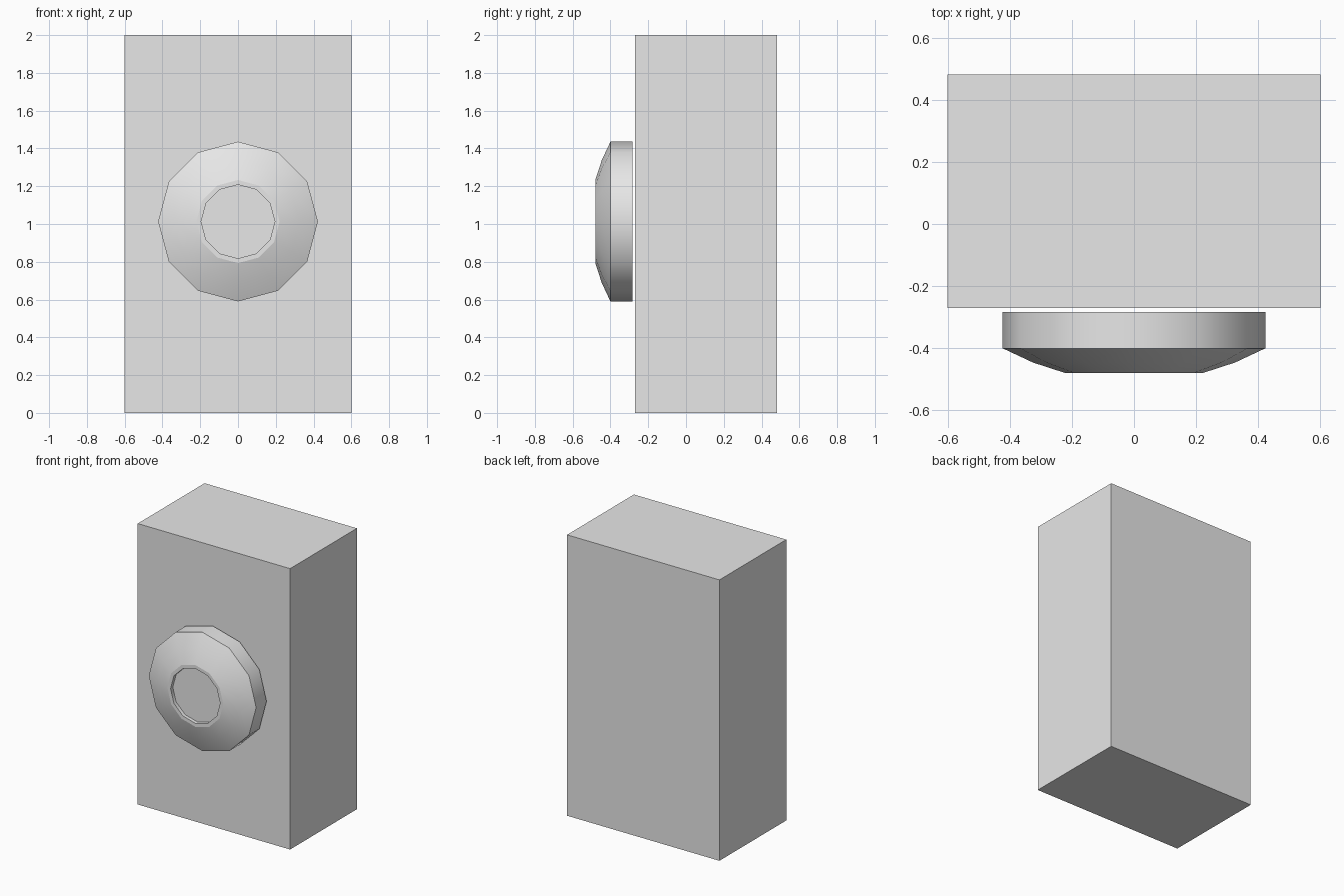
import bpy, bmesh, math

cube = bpy.data.objects.get("Cube")
if cube:
    bpy.data.objects.remove(cube, do_unlink=True)

# One plain grey material
grey = bpy.data.materials.new("light grey")
grey.use_nodes = True
colour = (0.8, 0.8, 0.8, 1)
grey.diffuse_color = colour
grey.node_tree.nodes["Principled BSDF"].inputs["Base Color"].default_value = colour


def finish(name, bm):
    bmesh.ops.recalc_face_normals(bm, faces=bm.faces)
    mesh = bpy.data.meshes.new(name)
    bm.to_mesh(mesh)
    bm.free()
    mesh.materials.append(grey)
    obj = bpy.data.objects.new(name, mesh)
    bpy.context.collection.objects.link(obj)
    return obj


# Tall block
bm = bmesh.new()
bmesh.ops.create_cube(bm, size=1)
for v in bm.verts:
    v.co.x *= 1.2
    v.co.y = v.co.y * 0.752 + 0.105
    v.co.z = v.co.z * 2 + 1
finish("block", bm)

# Round knob: (radius, y) rings from the back to the recessed front disc
SIDES, HEIGHT = 12, 1.013
profile = [(0.423, -0.283), (0.423, -0.4), (0.325, -0.446),
           (0.22, -0.48), (0.195, -0.48), (0.195, -0.455)]
bm = bmesh.new()
rings = []
for r, y in profile:
    angles = [2 * math.pi * i / SIDES for i in range(SIDES)]
    rings.append([bm.verts.new((r * math.cos(a), y, HEIGHT + r * math.sin(a)))
                  for a in angles])
for a, b in zip(rings, rings[1:]):
    for i in range(SIDES):
        j = (i + 1) % SIDES
        bm.faces.new((a[i], a[j], b[j], b[i])).smooth = True
for ring in (rings[0], rings[-1]):
    bm.faces.new(ring)
# Crisp rings everywhere except the middle of the domed slope
for k, ring in enumerate(rings):
    if k != 2:
        for i in range(SIDES):
            bm.edges.get((ring[i], ring[(i + 1) % SIDES])).smooth = False
finish("knob", bm)
